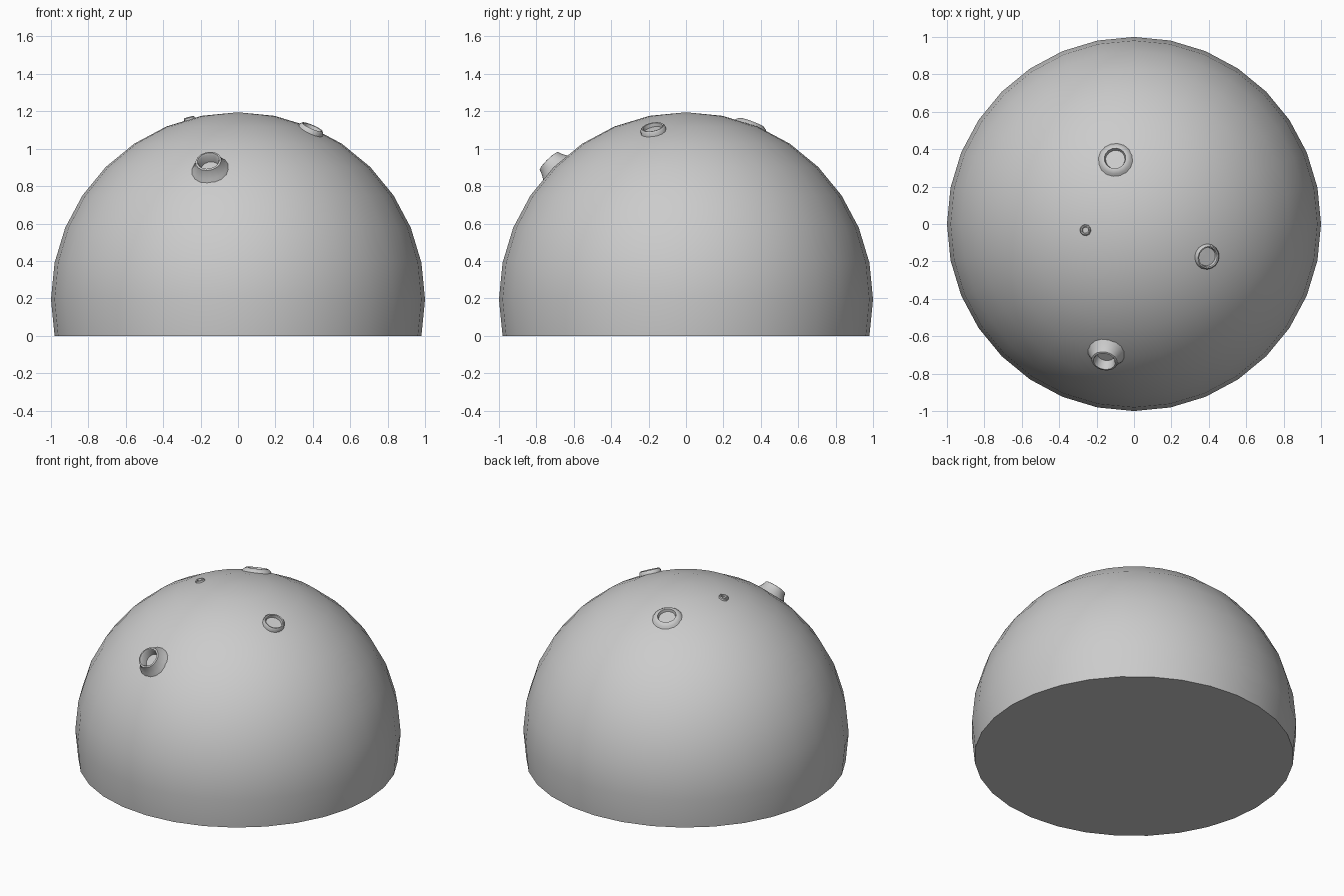
import bpy, bmesh, math
from mathutils import Vector

if "Cube" in bpy.data.objects:
    bpy.data.objects.remove(bpy.data.objects["Cube"])

CENTRE = Vector((0, 0, 0.195))


def add_object(name, bm):
    bmesh.ops.recalc_face_normals(bm, faces=bm.faces)
    mesh = bpy.data.meshes.new(name)
    bm.to_mesh(mesh)
    bm.free()
    obj = bpy.data.objects.new(name, mesh)
    bpy.context.collection.objects.link(obj)
    bpy.ops.object.select_all(action='DESELECT')
    obj.select_set(True)
    bpy.context.view_layer.objects.active = obj
    bpy.ops.object.shade_smooth_by_angle(angle=math.radians(40))
    return obj


# Dome: sphere cut just under its equator, closed with a flat base
bm = bmesh.new()
bmesh.ops.create_uvsphere(bm, u_segments=32, v_segments=16, radius=1)
bmesh.ops.translate(bm, vec=CENTRE, verts=bm.verts)
geom = bm.verts[:] + bm.edges[:] + bm.faces[:]
bmesh.ops.bisect_plane(bm, geom=geom, dist=0.002, plane_co=(0, 0, 0),
                       plane_no=(0, 0, 1), clear_inner=True)
bmesh.ops.holes_fill(bm, edges=[e for e in bm.edges if e.is_boundary])
add_object("dome", bm)


# Crater: lathed (radius, height above dome) profile turned along the normal
def crater(name, direction, profile, sides=16):
    n = Vector(direction).normalized()
    rot = n.to_track_quat('Z', 'Y')
    bm = bmesh.new()
    rings = []
    for r, h in profile:
        ring = []
        for i in range(sides):
            a = 2 * math.pi * i / sides
            d = math.sqrt(1 - r * r) + h
            p = rot @ Vector((r * math.cos(a), r * math.sin(a), d))
            ring.append(bm.verts.new(p + CENTRE))
        rings.append(ring)
    for a, b in zip(rings, rings[1:]):
        for i in range(sides):
            j = (i + 1) % sides
            bm.faces.new((a[i], a[j], b[j], b[i]))
    bm.faces.new(rings[-1])  # crater floor
    add_object(name, bm)


crater("crater_back", (-0.10, 0.345, 0.93),
       [(0.10, -0.012), (0.085, 0.006), (0.07, 0.016), (0.058, 0.016), (0.052, -0.002)])
crater("crater_right", (0.39, -0.175, 0.905),
       [(0.07, -0.012), (0.067, 0.014), (0.06, 0.021), (0.053, 0.019), (0.05, -0.002)])
crater("crater_small", (-0.26, -0.033, 0.965),
       [(0.032, -0.012), (0.029, 0.006), (0.024, 0.01), (0.018, 0.008), (0.016, -0.002)], 10)
crater("crater_front", (-0.152, -0.705, 0.71),
       [(0.105, -0.012), (0.09, 0.01), (0.076, 0.035), (0.07, 0.055),
        (0.06, 0.057), (0.054, 0.048), (0.048, 0.0)])
